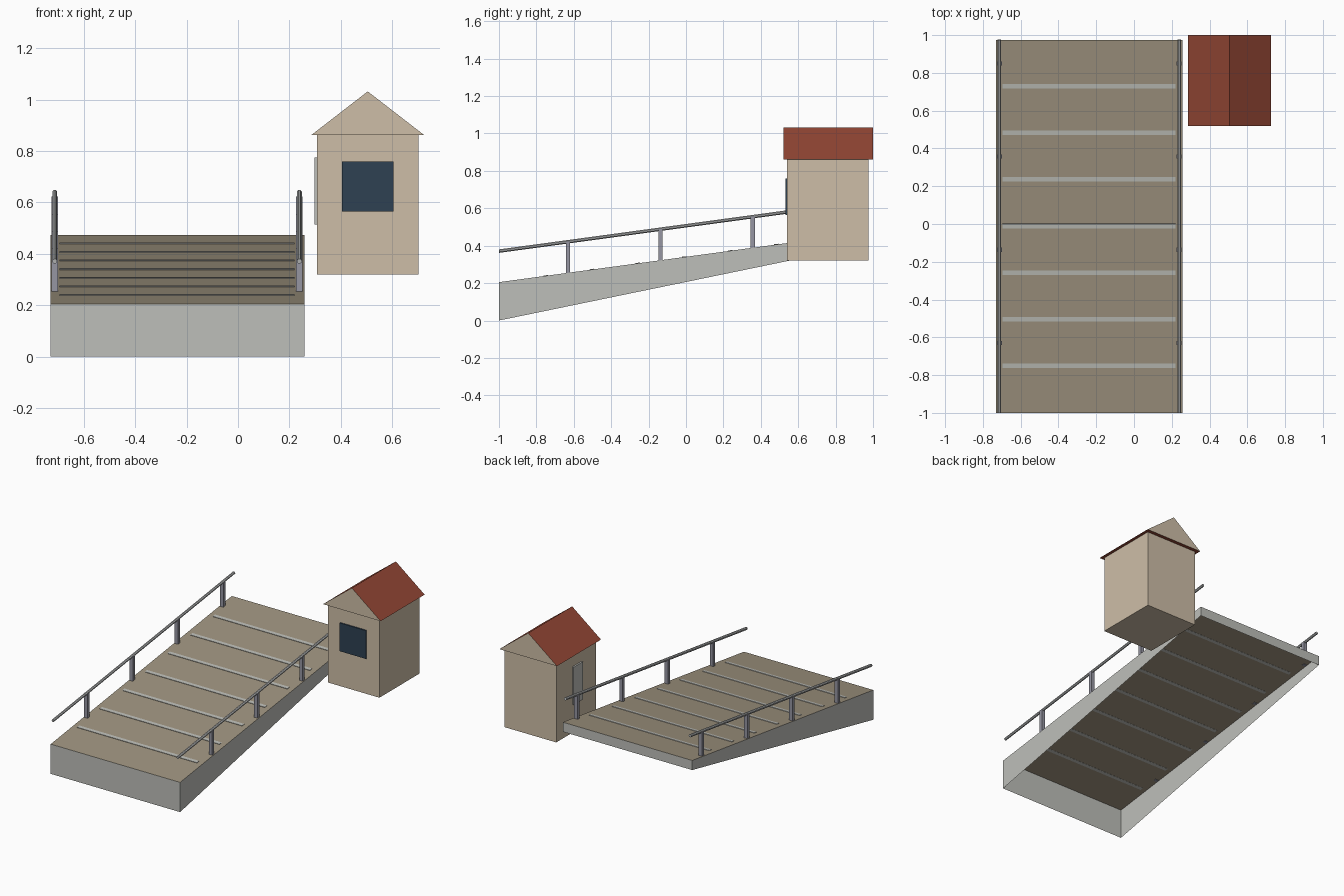
import bpy
import bmesh
import math
from mathutils import Matrix, Vector

cube = bpy.data.objects.get("Cube")
if cube:
    bpy.data.objects.remove(cube, do_unlink=True)


def material(name, rgb):
    linear = [((c / 255 + 0.055) / 1.055) ** 2.4 for c in rgb]
    m = bpy.data.materials.new(name)
    m.use_nodes = True
    m.diffuse_color = (*linear, 1)
    m.node_tree.nodes["Principled BSDF"].inputs["Base Color"].default_value = (*linear, 1)
    return m


CONCRETE = material("light concrete", (190, 191, 186))
DECK = material("brown deck", (158, 147, 127))
STRIPE = material("pale stripe", (186, 187, 181))
POST = material("blue grey post", (150, 150, 162))
RAIL = material("grey rail", (184, 186, 186))
WALL = material("tan wall", (206, 190, 167))
ROOF = material("red roof", (146, 70, 52))
GLASS = material("dark blue glass", (46, 65, 82))

# Ramp surface
FRONT, BACK = -1.0, 0.975
LEFT, RIGHT = -0.73, 0.258
SLOPE = (0.473 - 0.205) / (BACK - FRONT)
TILT = math.atan(SLOPE)


def deck_z(y):
    return 0.205 + SLOPE * (y - FRONT)


def finish(name, bm, *mats):
    bmesh.ops.recalc_face_normals(bm, faces=bm.faces)
    mesh = bpy.data.meshes.new(name)
    bm.to_mesh(mesh)
    bm.free()
    for m in mats:
        mesh.materials.append(m)
    obj = bpy.data.objects.new(name, mesh)
    bpy.context.collection.objects.link(obj)
    return obj


def box(name, lo, hi, mat, tilt=0):
    lo, hi = Vector(lo), Vector(hi)
    bm = bmesh.new()
    bmesh.ops.create_cube(bm, size=1, matrix=Matrix.Diagonal((*(hi - lo), 1)))
    obj = finish(name, bm, mat)
    obj.location = (lo + hi) / 2
    obj.rotation_euler.x = tilt
    return obj


def extrude_profile(name, points, direction, *mats):
    bm = bmesh.new()
    face = bm.faces.new([bm.verts.new(p) for p in points])
    ext = bmesh.ops.extrude_face_region(bm, geom=[face], use_keep_orig=True)
    moved = [v for v in ext["geom"] if isinstance(v, bmesh.types.BMVert)]
    bmesh.ops.translate(bm, verts=moved, vec=direction)
    return finish(name, bm, *mats)


# Ramp: sloped shell, open underneath, with a brown top
side = [(LEFT, FRONT, 0), (LEFT, BACK, 0.407),
        (LEFT, BACK, deck_z(BACK)), (LEFT, FRONT, deck_z(FRONT))]
ramp = extrude_profile("ramp", side, (RIGHT - LEFT, 0, 0), CONCRETE, DECK)
bm = bmesh.new()
bm.from_mesh(ramp.data)
for f in bm.faces:
    f.material_index = 1 if f.normal.z > 0.5 else 0
bmesh.ops.delete(bm, geom=[f for f in bm.faces if f.normal.z < -0.5], context="FACES")
bm.to_mesh(ramp.data)
bm.free()

# Cross stripes
for i in range(7):
    y = -0.75 + i * 0.2465
    z = deck_z(y) + 0.001
    box(f"stripe_{i + 1}", (-0.695, y - 0.012, z - 0.002), (0.22, y + 0.012, z + 0.002),
        STRIPE, TILT)

# Handrails and their posts
RAIL_UP = 0.166
for label, x in (("right", -0.713), ("left", 0.239)):
    for i in range(4):
        y = -0.63 + i * 0.4935
        box(f"{label}_post_{i + 1}", (x - 0.013, y - 0.011, deck_z(y) - 0.002),
            (x + 0.013, y + 0.011, deck_z(y) + RAIL_UP), POST)
    start = Vector((x, FRONT, deck_z(FRONT) + RAIL_UP))
    end = Vector((x, BACK, deck_z(BACK) + RAIL_UP))
    bm = bmesh.new()
    bmesh.ops.create_cone(bm, cap_ends=True, segments=8, radius1=0.01, radius2=0.01,
                          depth=(end - start).length,
                          matrix=Matrix.Rotation(math.pi / 8, 4, "Z"))
    rail = finish(f"{label}_handrail", bm, RAIL)
    rail.location = (start + end) / 2
    rail.rotation_euler.x = TILT - math.pi / 2

# Hut body, front window and side panel
box("hut_walls", (0.308, 0.54, 0.32), (0.702, 0.975, 0.862), WALL)
box("front_window", (0.405, 0.531, 0.565), (0.605, 0.5405, 0.76), GLASS)
box("side_panel", (0.297, 0.70, 0.515), (0.309, 0.80, 0.775), CONCRETE)

# Gabled roof: red slopes, tan ends
gable = [(0.285, 0.52, 0.862), (0.725, 0.52, 0.862), (0.505, 0.52, 1.032)]
roof = extrude_profile("roof", gable, (0, 0.48, 0), ROOF, WALL)
for p in roof.data.polygons:
    p.material_index = 1 if abs(p.normal.y) > 0.9 else 0
